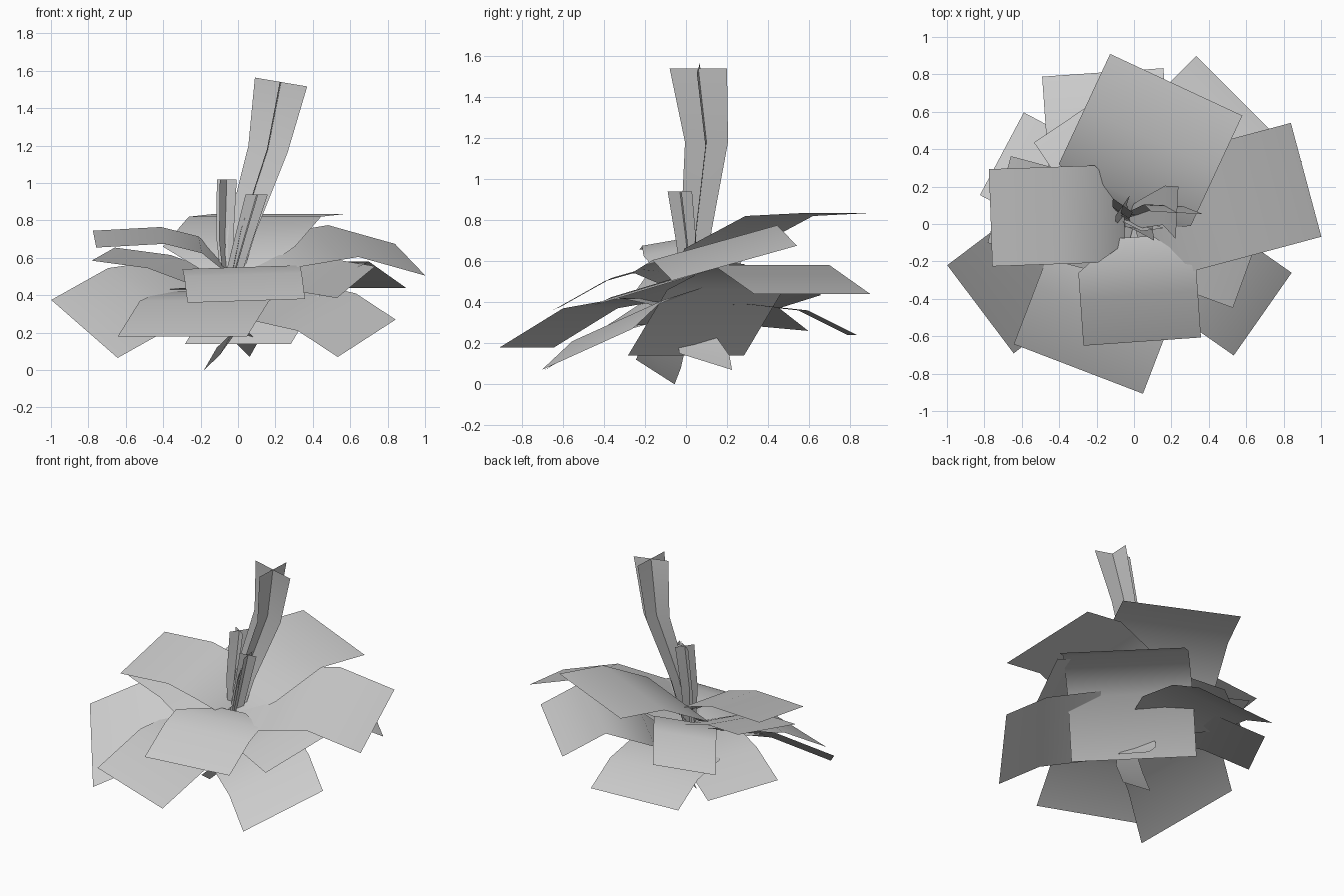
import bpy
from math import sin, cos, radians
from mathutils import Vector

default_cube = bpy.data.objects.get("Cube")
if default_cube:
    bpy.data.objects.remove(default_cube, do_unlink=True)

foliage = bpy.data.materials.new("pale grey foliage")
foliage.use_nodes = True
grey = (0.6, 0.6, 0.6, 1)
foliage.diffuse_color = grey
foliage.node_tree.nodes["Principled BSDF"].inputs["Base Color"].default_value = grey


def make_object(name, verts, faces):
    mesh = bpy.data.meshes.new(name)
    mesh.from_pydata(verts, [], faces)
    mesh.materials.append(foliage)
    mesh.shade_smooth()
    obj = bpy.data.objects.new(name, mesh)
    bpy.context.collection.objects.link(obj)
    return obj


def strip_faces(rows, first=0):
    """Quads joining consecutive pairs of points."""
    return [(first + 2 * i, first + 2 * i + 1, first + 2 * i + 3, first + 2 * i + 2)
            for i in range(rows - 1)]


def leaf(name, heading, width, path, shift=0, roll=0, base_width=0.3):
    """Bent card: path holds (reach, height) from the crown to the tip."""
    along = Vector((cos(radians(heading)), sin(radians(heading)), 0))
    across = Vector((-along.y, along.x, 0))
    verts = []
    for i, (reach, height) in enumerate(path):
        spread = base_width if i == 0 else 1
        for side in (0.5, -0.5):
            point = along * reach + across * (shift + side * width) * spread
            point.z = height + roll * side * spread
            verts.append(point)
    make_object(name, verts, strip_faces(len(path)))


def stalk(name, path, widths, lean=0, turn=0):
    """Two crossed cards following the same centre line."""
    c, s = cos(radians(turn)), sin(radians(turn))
    verts, faces = [], []
    for direction in (Vector((c, s, -lean)), Vector((-s, c, 0))):
        faces += strip_faces(len(path), len(verts))
        for point, width in zip(path, widths):
            for side in (-0.5, 0.5):
                verts.append(Vector(point) + direction * width * side)
    make_object(name, verts, faces)


# Upper whorl of broad leaves
leaf("upper_back_leaf", heading=65, width=0.78, shift=0.11,
     path=[(0, 0.5), (0.12, 0.66), (0.45, 0.82), (0.77, 0.835)])
leaf("upper_left_leaf", heading=15, width=0.63, shift=-0.01, roll=0.17,
     path=[(0, 0.5), (0.21, 0.63), (0.58, 0.69), (0.95, 0.59)])
leaf("upper_right_leaf", heading=182, width=0.52, shift=-0.06, roll=-0.09, base_width=0.5,
     path=[(0.05, 0.53), (0.2, 0.67), (0.4, 0.72), (0.765, 0.7)])
leaf("upper_front_leaf", heading=-86, width=0.63, roll=0.02,
     path=[(0.07, 0.54), (0.24, 0.55), (0.38, 0.51), (0.63, 0.37)])

# Middle whorl
leaf("middle_back_left_leaf", heading=45, width=0.8, base_width=1,
     path=[(0, 0.14), (0.27, 0.46), (0.59, 0.58), (0.87, 0.44)])
leaf("middle_front_left_leaf", heading=-20, width=0.6, shift=0.06, roll=0.17,
     path=[(0, 0.42), (0.15, 0.5), (0.4, 0.51), (0.65, 0.47)])
leaf("middle_right_leaf", heading=165, width=0.48, shift=0.06, roll=-0.07,
     path=[(0, 0.42), (0.2, 0.5), (0.42, 0.58), (0.73, 0.62)])
leaf("middle_back_right_leaf", heading=124, width=0.4, roll=-0.07,
     path=[(0, 0.42), (0.2, 0.53), (0.42, 0.53), (0.66, 0.4)])

# Lower whorl drooping outwards
leaf("lower_front_leaf", heading=-111, width=0.74,
     path=[(0, 0.36), (0.2, 0.42), (0.5, 0.37), (0.83, 0.18)])
leaf("lower_front_right_leaf", heading=217, width=0.59, shift=-0.13, roll=-0.31,
     path=[(0, 0.38), (0.2, 0.43), (0.55, 0.39), (0.93, 0.22)])
leaf("lower_front_left_leaf", heading=-35, width=0.54, roll=0.2,
     path=[(0, 0.33), (0.2, 0.38), (0.58, 0.31), (0.84, 0.17)])
leaf("lower_back_leaf", heading=94, width=0.65, shift=0.11,
     path=[(0, 0.38), (0.3, 0.39), (0.58, 0.36), (0.82, 0.24)])
leaf("lower_back_right_leaf", heading=152, width=0.5, roll=0.04,
     path=[(0, 0.36), (0.2, 0.42), (0.5, 0.39), (0.8, 0.28)])

# Small root cards under the crown
leaf("right_root", heading=200, width=0.2, shift=0.09, roll=0.12, base_width=0.6,
     path=[(0, 0.25), (0.1, 0.14), (0.19, 0.06)])
leaf("left_root", heading=10, width=0.26, shift=0.08, roll=-0.08, base_width=0.6,
     path=[(-0.05, 0.3), (0.03, 0.18), (0.1, 0.11)])

# Upright stalks
crown = (-0.05, 0.03, 0.42)
stalk("tall_stalk", [crown, (0.02, 0.05, 0.75), (0.16, 0.1, 1.18), (0.23, 0.06, 1.54)],
      widths=[0.09, 0.15, 0.21, 0.28], lean=0.17, turn=-3)
stalk("right_stalk", [crown, (-0.07, 0.06, 0.7), (-0.06, 0.1, 1.02)],
      widths=[0.08, 0.11, 0.13], turn=-35)
stalk("left_stalk", [crown, (0.03, 0, 0.7), (0.1, -0.03, 0.94)],
      widths=[0.08, 0.1, 0.12], turn=8)
